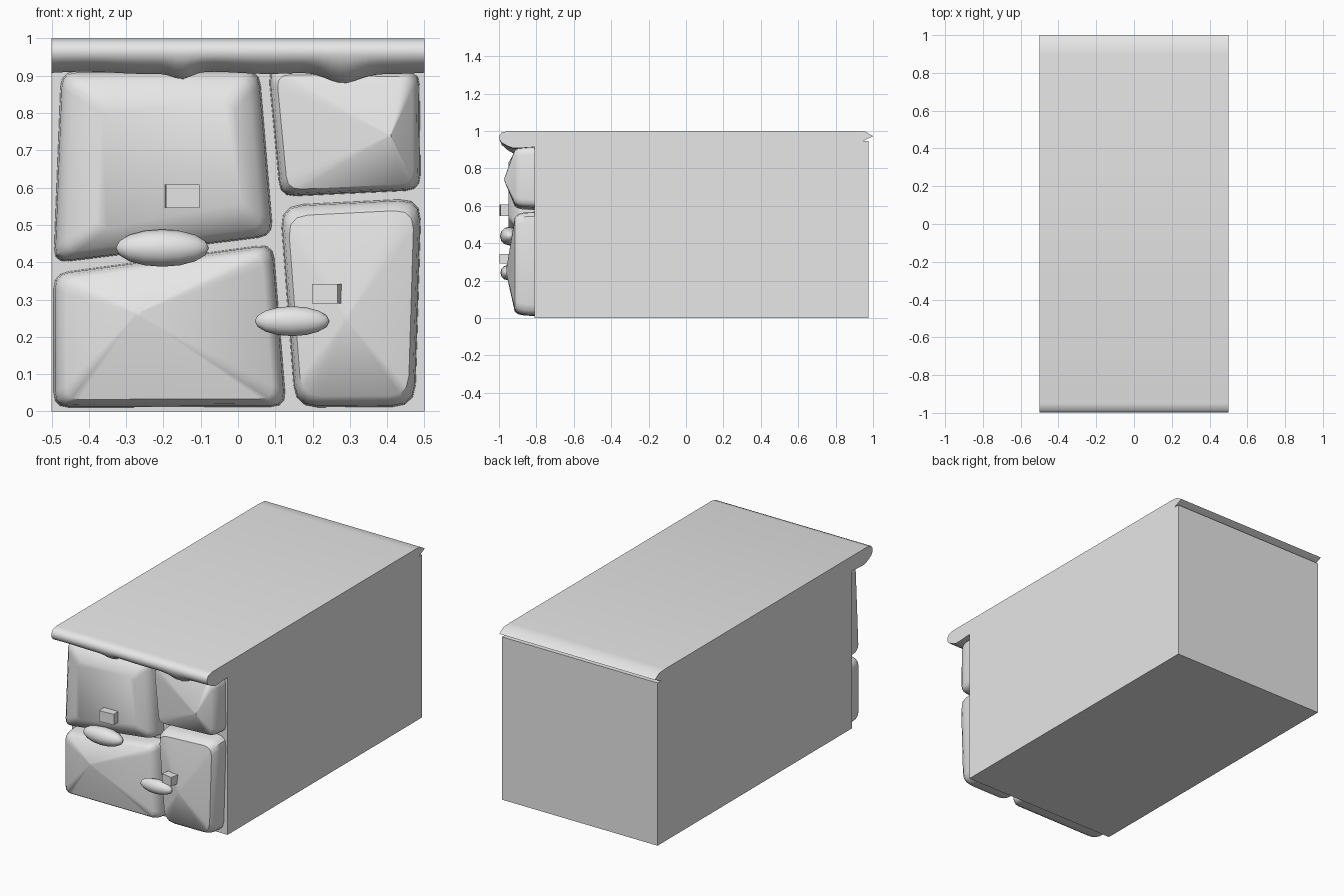
import bpy, bmesh, math
from mathutils import Vector

cube = bpy.data.objects.get("Cube")
if cube:
    bpy.data.objects.remove(cube, do_unlink=True)

GREY = (0.8, 0.8, 0.8, 1)
stone_grey = bpy.data.materials.new("stone_grey")
stone_grey.use_nodes = True
stone_grey.diffuse_color = GREY
stone_grey.node_tree.nodes["Principled BSDF"].inputs["Base Color"].default_value = GREY


def finish(name, bm, angle=None):
    """Turn a bmesh into a named object, smooth below the given angle."""
    bmesh.ops.recalc_face_normals(bm, faces=bm.faces)
    mesh = bpy.data.meshes.new(name)
    bm.to_mesh(mesh)
    bm.free()
    obj = bpy.data.objects.new(name, mesh)
    bpy.context.collection.objects.link(obj)
    mesh.materials.append(stone_grey)
    if angle:
        bpy.ops.object.select_all(action='DESELECT')
        obj.select_set(True)
        bpy.context.view_layer.objects.active = obj
        bpy.ops.object.shade_smooth_by_angle(angle=math.radians(angle))
    return obj


def loft(rings):
    """Skin closed rings of equal length and cap both ends."""
    bm = bmesh.new()
    loops = [[bm.verts.new(p) for p in ring] for ring in rings]
    n = len(loops[0])
    for a, b in zip(loops, loops[1:]):
        for i in range(n):
            j = (i + 1) % n
            bm.faces.new((a[i], a[j], b[j], b[i]))
    bm.faces.new(loops[0])
    bm.faces.new(loops[-1])
    return bm


def box(name, low, high, turn=0):
    low, high = Vector(low), Vector(high)
    bm = bmesh.new()
    bmesh.ops.create_cube(bm, size=1)
    bmesh.ops.scale(bm, vec=high - low, verts=bm.verts)
    obj = finish(name, bm)
    obj.location = (low + high) / 2
    obj.rotation_euler.z = math.radians(turn)
    return obj


def rounded(quad, radius):
    """Replace each corner of a quad by a short curve."""
    points = []
    for i, c in enumerate(quad):
        a = c + (quad[i - 1] - c).normalized() * radius
        b = c + (quad[(i + 1) % 4] - c).normalized() * radius
        for t in (0, 0.33, 0.67, 1):
            points.append(a * (1 - t) ** 2 + c * 2 * t * (1 - t) + b * t * t)
    return points


def stone(name, corners, peak, plateau, front, radius=0.04):
    """Pillowed stone: steep rim, then shallow facets up to a peak or plateau."""
    quad = [Vector(c) for c in corners]
    middle = sum(quad, Vector((0, 0))) / 4
    outline = rounded(quad, radius)
    rings = []
    for y, shrink in ((-0.80, 1), (-0.865, 0.985), (-0.895, 0.955), (-0.915, 0.89)):
        rings.append([(p.x, y, p.y) for p in
                      (middle + (q - middle) * shrink for q in outline)])
    top = [Vector(peak) + (q - middle) * plateau for q in outline]
    rings.append([(p.x, front, p.y) for p in top])
    finish(name, loft(rings), 35)


# Main block
box("block_body", (-0.5, -0.81, 0), (0.5, 0.975, 0.945))


# Overhanging top slab with a wavy, dripping front lip
def drip(x):
    left = 0.018 * math.exp(-((x + 0.15) / 0.035) ** 2)
    right = 0.03 * math.exp(-((x - 0.28) / 0.06) ** 2)
    return left + right + 0.003 * math.sin(19 * x)


def slab_ring(x):
    d = drip(x)
    profile = [(-0.81, 0.914), (-0.89, 0.908 - d), (-0.925, 0.908 - d),
               (-0.955, 0.92 - 0.8 * d), (-0.985, 0.936 - 0.4 * d),
               (-0.998, 0.955), (-0.998, 0.975), (-0.985, 0.992), (-0.95, 1),
               (0.9, 1), (0.96, 0.996), (1, 0.972), (0.94, 0.944), (0.9, 0.93)]
    return [(x, y, z) for y, z in profile]


finish("top_slab", loft([slab_ring(-0.5 + i / 48) for i in range(49)]), 40)

# Four large facing stones
stone("upper_right_stone", [(-0.495, 0.397), (0.095, 0.47), (0.058, 0.915), (-0.475, 0.912)],
      (-0.185, 0.67), 0.66, -0.95)
stone("upper_left_stone", [(0.113, 0.575), (0.49, 0.593), (0.487, 0.915), (0.08, 0.922)],
      (0.405, 0.74), 0.03, -0.972)
stone("lower_right_stone", [(-0.495, 0.01), (0.13, 0.012), (0.095, 0.45), (-0.495, 0.37)],
      (-0.27, 0.26), 0.03, -0.965)
stone("lower_left_stone", [(0.153, 0.01), (0.475, 0.012), (0.492, 0.572), (0.112, 0.553)],
      (0.29, 0.25), 0.05, -0.96, 0.06)

# Small square studs
box("upper_stud", (-0.195, -0.995, 0.545), (-0.105, -0.93, 0.608), 4)
box("lower_stud", (0.205, -0.99, 0.29), (0.275, -0.92, 0.342), -12)

# Oval pebbles wedged in the joints
for name, place, size in (("upper_pebble", (-0.203, -0.945, 0.438), (0.125, 0.05, 0.05)),
                          ("lower_pebble", (0.145, -0.955, 0.242), (0.1, 0.037, 0.04))):
    bm = bmesh.new()
    bmesh.ops.create_uvsphere(bm, u_segments=12, v_segments=8, radius=1)
    pebble = finish(name, bm, 60)
    pebble.rotation_euler.y = math.radians(90)
    pebble.scale = (size[2], size[1], size[0])
    pebble.location = place
